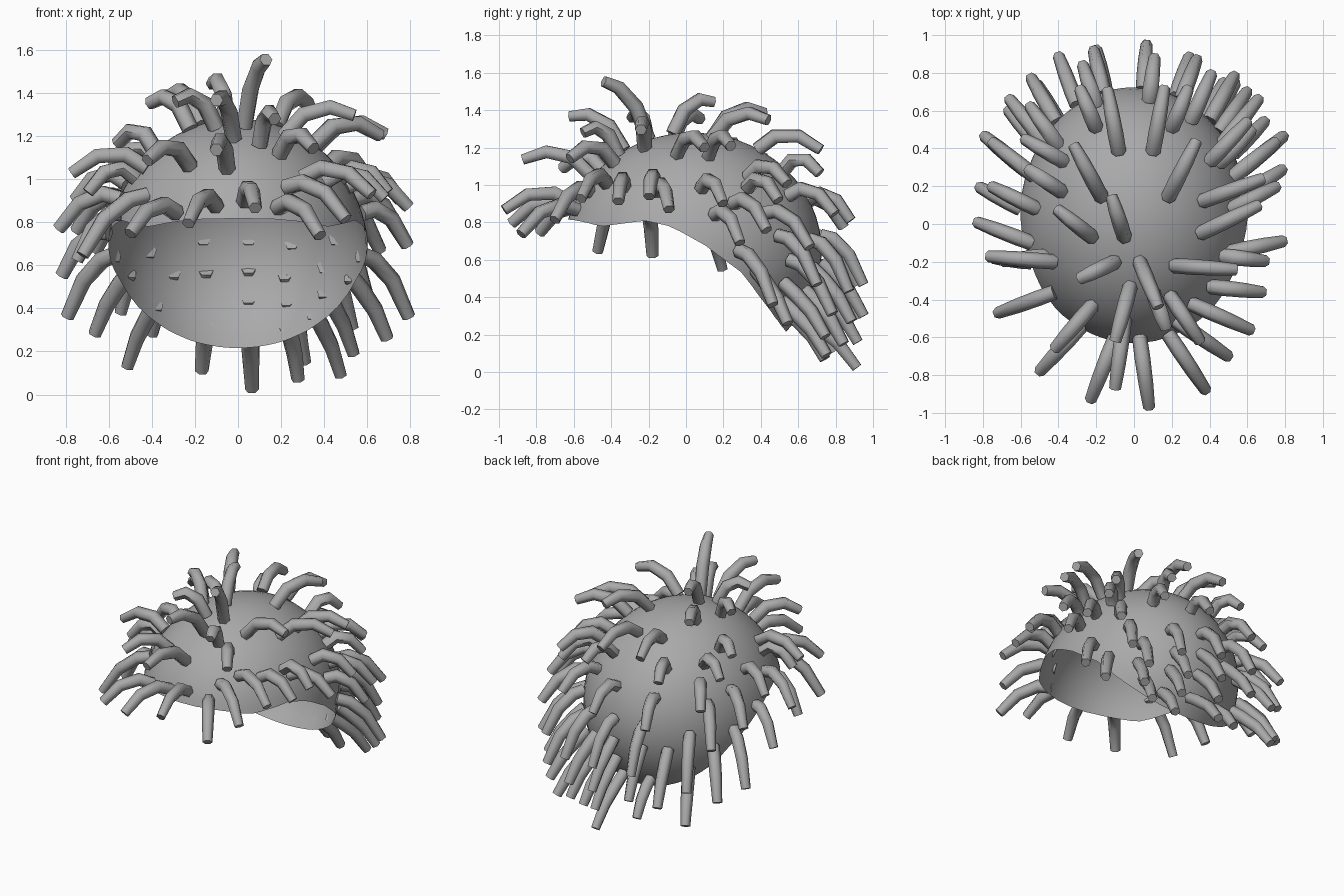
import bpy, bmesh, math
from mathutils import Vector

if "Cube" in bpy.data.objects:
    bpy.data.objects.remove(bpy.data.objects["Cube"])

CENTRE = Vector((0, 0.035, 0.65))
RX, RY, RZ = 0.605, 0.69, 0.63

grey = bpy.data.materials.new("mid_grey")
grey.diffuse_color = (0.4, 0.4, 0.4, 1)
grey.use_nodes = True
grey.node_tree.nodes["Principled BSDF"].inputs["Base Color"].default_value = grey.diffuse_color


def rim_height(y):
    """Height of the open edge of the cap, from forehead to nape."""
    pts = [(-0.7, 0.82), (-0.6, 0.815), (-0.45, 0.78), (-0.22, 0.81),
           (-0.08, 0.78), (0.1, 0.68), (0.3, 0.53), (0.54, 0.21), (0.8, 0.0)]
    for (a, za), (b, zb) in zip(pts, pts[1:]):
        if y <= b:
            return za + (zb - za) * (y - a) / (b - a)
    return 0.0


def on_cap(az, polar):
    return CENTRE + Vector((RX * math.sin(polar) * math.cos(az),
                            RY * math.sin(polar) * math.sin(az),
                            RZ * math.cos(polar)))


# Scalp cap: open ellipsoid shell trimmed along the hairline
N, M = 64, 20
bm = bmesh.new()
pole = bm.verts.new(on_cap(0, 0))
columns = []
for i in range(N):
    az = 2 * math.pi * i / N
    end = 0.3
    while on_cap(az, end).z > rim_height(on_cap(az, end).y) and end < 2.6:
        end += 0.004
    columns.append([bm.verts.new(on_cap(az, end * j / M)) for j in range(1, M + 1)])
for i in range(N):
    a, b = columns[i], columns[(i + 1) % N]
    bm.faces.new((pole, a[0], b[0]))
    for j in range(M - 1):
        bm.faces.new((a[j], a[j + 1], b[j + 1], b[j]))
for f in bm.faces:
    f.smooth = True
mesh = bpy.data.meshes.new("scalp_cap")
bm.to_mesh(mesh)
bm.free()
cap = bpy.data.objects.new("scalp_cap", mesh)
bpy.context.collection.objects.link(cap)
mesh.materials.append(grey)


# Helpers that find the missing coordinate of a root on the cap
def third(a, b):
    return math.sqrt(max(0.0, 1 - a * a - b * b))


def root_top(x, y):
    return Vector((x, y, CENTRE.z + RZ * third(x / RX, (y - CENTRE.y) / RY)))


def root_back(x, z):
    return Vector((x, CENTRE.y + RY * third(x / RX, (z - CENTRE.z) / RZ), z))


def root_side(y, z, s):
    return Vector((s * RX * third((y - CENTRE.y) / RY, (z - CENTRE.z) / RZ), y, z))


def make_tufts(name, strands):
    """Bent tapering tubes; each strand is (root, horizontal reach, lift)."""
    cu = bpy.data.curves.new(name, 'CURVE')
    cu.dimensions = '3D'
    cu.bevel_depth = 0.042
    cu.bevel_resolution = 1
    cu.use_fill_caps = True
    for root, reach, lift in strands:
        if lift is None:
            lift = max(-0.29, (root.z - 1.08) * 0.8)
            if root.y < -0.4:
                lift *= 0.5
        bump = 0.08 if root.z > 0.6 else 0.04
        d = root - CENTRE
        n = Vector((d.x / RX ** 2, d.y / RY ** 2, d.z / RZ ** 2)).normalized()
        base = root + n * 0.003
        sp = cu.splines.new('POLY')
        sp.points.add(3)
        for p, s, t, r in zip(sp.points, (0, 0.28, 0.66, 1), (0, 0.33, 0.66, 1),
                              (0.95, 1.0, 0.93, 0.75)):
            z = lift * t + bump * 4 * t * (1 - t)
            p.co = (base.x + reach[0] * s, base.y + reach[1] * s, base.z + z, 1)
            p.radius = r
    ob = bpy.data.objects.new(name, cu)
    bpy.context.collection.objects.link(ob)
    cu.materials.append(grey)
    bpy.ops.object.select_all(action='DESELECT')
    ob.select_set(True)
    bpy.context.view_layer.objects.active = ob
    bpy.ops.object.convert(target='MESH')
    bpy.ops.object.shade_smooth_by_angle(angle=math.radians(62))


def from_plan(rows):
    """Rows of root x, root y, tip x, tip y and an optional lift."""
    return [(root_top(r[0], r[1]), (r[2] - r[0], r[3] - r[1]),
             r[4] if len(r) > 4 else None) for r in rows]


def hanging(root, length, sweep=0.0, squeeze=1.0, lift=None):
    d = Vector((root.x / RX, (root.y - CENTRE.y) / RY)).normalized() * length
    return (root, (d.x * squeeze, d.y + sweep), lift)


# Crown tufts, one standing tall
make_tufts("crown_tufts", from_plan([
    (-.17, .14, -.32, .42), (-.05, -.07, -.12, .15, .17), (.18, .14, .33, .44, .1),
    (.35, -.05, .66, .10, .04), (.21, -.22, .54, -.24, .1), (-.10, -.20, -.29, -.29),
    (-.22, -.07, -.41, .08), (.10, .38, .16, .72, 0), (-.08, .38, -.14, .71, 0),
    (-.38, .17, -.56, .29), (-.37, .33, -.58, .45), (.40, .33, .60, .54),
    (.36, .12, .68, .24), (-.42, -.20, -.77, -.17), (.03, -.20, .13, -.44, .31)]))

# Fringe over the forehead and temples
make_tufts("fringe_tufts", from_plan([
    (-.02, -.33, -.10, -.62, .18), (.10, -.36, .17, -.55, .12), (.19, -.38, .35, -.62),
    (-.22, -.43, -.42, -.66, .03), (-.42, -.36, -.72, -.47, -.28),
    (.40, -.33, .68, -.36), (.30, -.42, .62, -.56, -.08), (.22, -.51, .50, -.70, -.15),
    (.18, -.58, .38, -.88, -.13), (.03, -.60, .08, -.97, -.03),
    (-.05, -.50, -.10, -.87, .09), (-.10, -.60, -.23, -.93, -.08),
    (-.28, -.54, -.50, -.78), (.50, -.15, .79, -.09), (-.54, -.10, -.83, .01)]))

# Side tufts, mirrored left and right, plus a few single ones
sides = [hanging(root_side(-.2, .84, -1), 0.22, 0.1, 1, -0.22),
         hanging(root_side(.08, .75, -1), 0.22, 0.1, 1, -0.2),
         hanging(root_side(.15, .84, 1), 0.22, 0.1, 1, -0.15)]
for y, z in [(-.17, 1.0), (.08, .98), (.25, .9), (.28, .65), (.42, .85)]:
    for s in (-1, 1):
        sides.append(hanging(root_side(y, z, s), 0.24, 0.1 if y > 0 else 0.06))
make_tufts("side_tufts", sides)

# Back tufts in rows down to the nape
back = [(-.20, 1.06), (.20, 1.06), (-.40, .97), (-.2, .9), (.08, .92), (.3, .94),
        (.45, .98), (-.41, .67), (-.16, .73), (.05, .73), (.25, .71), (.45, .73),
        (-.50, .57), (-.30, .57), (-.15, .58), (.05, .59), (.22, .56), (.40, .60),
        (.52, .55), (-.38, .42), (.23, .44), (.05, .45), (.35, .38), (.40, .48)]
tufts = [hanging(root_back(x, z), 0.23, 0.06 if abs(x) > .28 else 0.0, 0.85,
                 max(-.29, (z - 1.06) * .8)) for x, z in back]
for x, length, lift in [(-.14, .2, -.2), (.05, .3, -.285), (.23, .21, -.24)]:
    tufts.append(hanging(root_back(x, .31), length, 0, 0.5, lift))
make_tufts("back_tufts", tufts)
